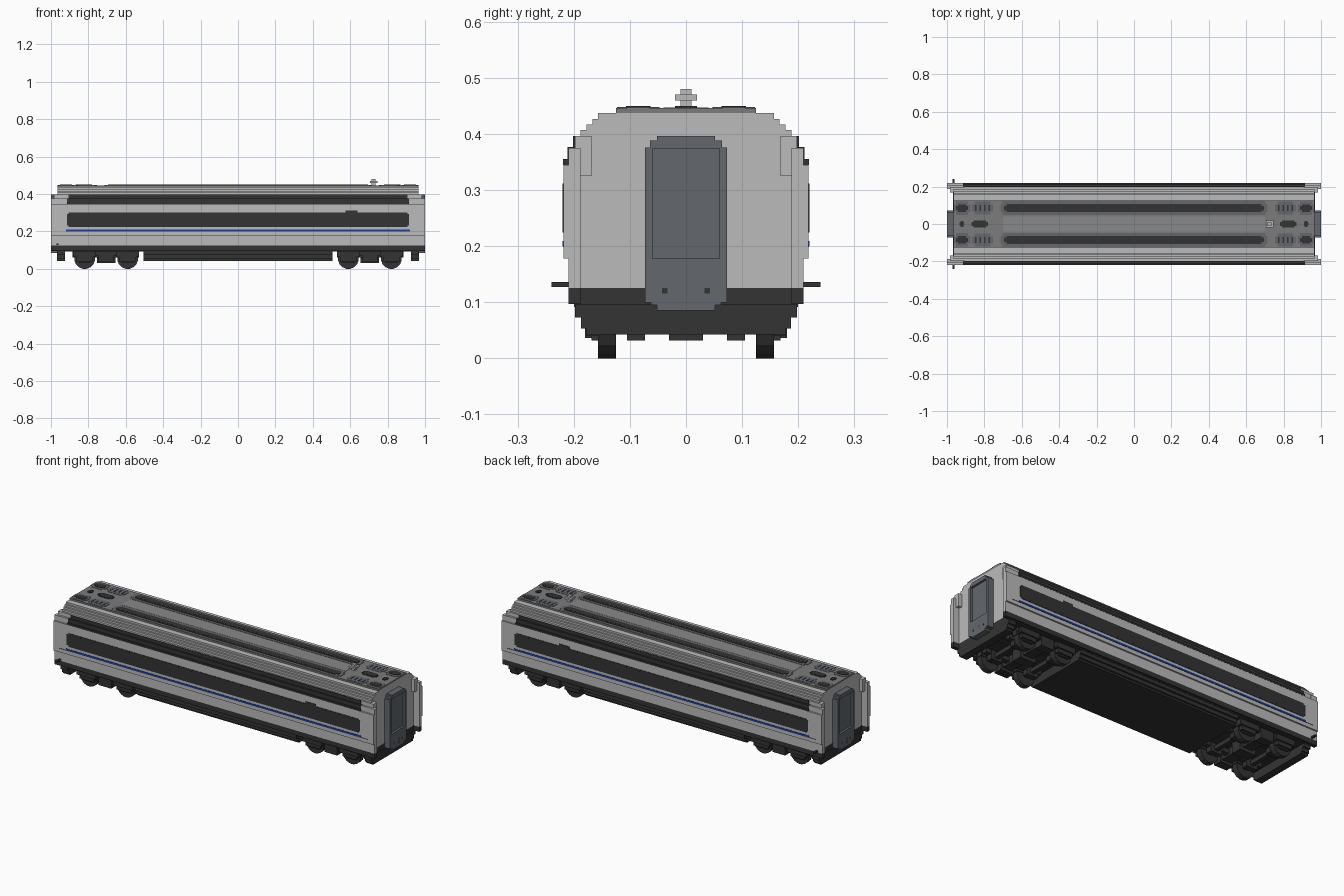
import bpy, bmesh, math

cube = bpy.data.objects.get("Cube")
if cube:
    bpy.data.objects.remove(cube, do_unlink=True)


def material(name, rgb):
    m = bpy.data.materials.new(name)
    m.use_nodes = True
    m.diffuse_color = (*rgb, 1)
    m.node_tree.nodes["Principled BSDF"].inputs["Base Color"].default_value = (*rgb, 1)
    return m


LIGHT = material("light grey paint", (0.50, 0.50, 0.50))
DARK = material("charcoal", (0.034, 0.034, 0.034))
SLATE = material("slate grey", (0.125, 0.14, 0.155))
ROOF = material("roof grey", (0.20, 0.20, 0.205))
MID = material("roof light grey", (0.25, 0.25, 0.25))
BLUE = material("blue stripe", (0.01, 0.05, 0.40))


def finish(name, bm, mat):
    bmesh.ops.recalc_face_normals(bm, faces=bm.faces)
    me = bpy.data.meshes.new(name)
    bm.to_mesh(me)
    bm.free()
    me.materials.append(mat)
    ob = bpy.data.objects.new(name, me)
    bpy.context.collection.objects.link(ob)
    return ob


def boxes(name, spans, mat):
    """One object from a list of (x0, x1, y0, y1, z0, z1) boxes."""
    bm = bmesh.new()
    for x0, x1, y0, y1, z0, z1 in spans:
        vs = bmesh.ops.create_cube(bm, size=1)["verts"]
        for v in vs:
            v.co.x = x0 if v.co.x < 0 else x1
            v.co.y = y0 if v.co.y < 0 else y1
            v.co.z = z0 if v.co.z < 0 else z1
    return finish(name, bm, mat)


def flip(spans, axis):
    """Add the mirror image of every box across x (0) or y (1)."""
    out = list(spans)
    for s in spans:
        t = list(s)
        t[2 * axis], t[2 * axis + 1] = -s[2 * axis + 1], -s[2 * axis]
        out.append(tuple(t))
    return out


def four(spans):
    return flip(flip(spans, 0), 1)


def stepped(name, x0, x1, steps, mat):
    """Extrude a symmetric stepped section, steps = (half width, z0, z1), along x."""
    right = [(w, z) for w, a, b in steps for z in (a, b)]
    outline = right + [(-w, z) for w, z in reversed(right)]
    bm = bmesh.new()
    face = bm.faces.new([bm.verts.new((x0, y, z)) for y, z in outline])
    ext = bmesh.ops.extrude_face_region(bm, geom=[face])
    for v in ext["geom"]:
        if isinstance(v, bmesh.types.BMVert):
            v.co.x = x1
    return finish(name, bm, mat)


def mirrored_stepped(name, x0, x1, steps, mat):
    for side, s in (("left", 1), ("right", -1)):
        stepped(side + "_" + name, s * x0, s * x1, steps, mat)


def capsule(name, xc, yc, hx, hy, z, h, mat):
    """Flat plate with stepped ends lying on the roof."""
    e = min(0.012, hx / 3)
    return [(xc - hx, xc + hx, yc - hy * 0.55, yc + hy * 0.55, z, z + h),
            (xc - hx + e, xc + hx - e, yc - hy, yc + hy, z, z + h - 0.0004)]


# Body shell with stepped shoulders
stepped("body_shell", -0.965, 0.965, [
    (0.209, 0.125, 0.178), (0.218, 0.178, 0.345), (0.208, 0.345, 0.375),
    (0.198, 0.375, 0.396), (0.188, 0.396, 0.407), (0.177, 0.407, 0.417),
    (0.167, 0.417, 0.427), (0.157, 0.427, 0.437)], LIGHT)

# Side fairings that reach past the end walls
boxes("end_fairings", four([
    (0.96, 0.985, 0.168, 0.198, 0.325, 0.396),
    (0.96, 1.0, 0.188, 0.209, 0.125, 0.375),
    (0.96, 1.0, 0.208, 0.218, 0.178, 0.345)]), LIGHT)
boxes("fairing_feet", four([(0.96, 1.0, 0.188, 0.209, 0.097, 0.125)]), DARK)

# Window bands, stripe and seam
boxes("window_band", flip([
    (-0.915, 0.915, 0.216, 0.2205, 0.232, 0.292),
    (-0.905, 0.905, 0.216, 0.2204, 0.224, 0.300),
    (0.575, 0.64, 0.216, 0.2203, 0.300, 0.312)], 1), DARK)
boxes("upper_window_band", flip([
    (-0.915, 0.915, 0.19, 0.219, 0.345, 0.355),
    (-0.915, 0.915, 0.19, 0.211, 0.355, 0.3765),
    (-0.905, 0.905, 0.18, 0.201, 0.3765, 0.396)], 1), DARK)
boxes("blue_line", flip([(-0.92, 0.92, 0.216, 0.2205, 0.200, 0.209)], 1), BLUE)
boxes("side_seam", flip([(-0.965, 0.965, 0.216, 0.2195, 0.1985, 0.2005)], 1), DARK)

# Roof panel with long strips, vents and hatches
boxes("roof_panel", [(-0.965, 0.965, -0.125, 0.125, 0.435, 0.446)], ROOF)
boxes("roof_centre_strip", [(-0.70, 0.70, -0.04, 0.04, 0.444, 0.4470)], MID)
surrounds, cores = [], []
for y in (-0.085, 0.085):
    surrounds += capsule("s", 0, y, 0.715, 0.038, 0.444, 0.004, SLATE)
    cores += capsule("c", 0, y, 0.695, 0.022, 0.444, 0.006, DARK)
    for x in (-0.92, 0.92):
        surrounds += capsule("s", x, y, 0.045, 0.036, 0.444, 0.004, SLATE)
        cores += capsule("c", x, y, 0.032, 0.020, 0.444, 0.006, DARK)
    for x in (-0.81, 0.81):
        surrounds += capsule("s", x, y, 0.055, 0.034, 0.444, 0.004, SLATE)
        for k in range(4):
            xs = x - 0.036 + k * 0.024
            cores.append((xs - 0.004, xs + 0.004, y - 0.016, y + 0.016, 0.444, 0.449))
for s in (-1, 1):
    cores += capsule("c", s * 0.825, 0, 0.045, 0.02, 0.444, 0.006, DARK)
    cores += capsule("c", s * 0.92, 0, 0.012, 0.016, 0.444, 0.006, DARK)
boxes("roof_surrounds", surrounds, SLATE)
boxes("roof_vents", cores, DARK)

# Antenna
boxes("antenna", [(0.715, 0.735, -0.010, 0.010, 0.444, 0.480),
                  (0.705, 0.745, -0.020, 0.020, 0.460, 0.470)], LIGHT)

# Gangways: outer frame, recessed door, lower panel, coupler
boxes("gangway_frame", flip([
    (0.96, 1.0, -0.052, 0.052, 0.383, 0.396),
    (0.96, 1.0, -0.064, 0.064, 0.374, 0.388),
    (0.96, 1.0, -0.073, -0.060, 0.100, 0.376),
    (0.96, 1.0, 0.060, 0.073, 0.100, 0.376),
    (0.96, 1.0, -0.062, 0.062, 0.095, 0.178),
    (0.96, 1.0, -0.052, 0.052, 0.085, 0.100),
    (0.96, 0.988, -0.062, 0.062, 0.170, 0.380)], 0), SLATE)
boxes("coupler", flip([
    (0.96, 1.0, -0.012, 0.012, 0.104, 0.137),
    (0.96, 0.9995, -0.021, 0.021, 0.110, 0.131)], 0), DARK)
for s in (-1, 1):
    boxes("coupler_sockets", [(min(s * .99, s * 1.001), max(s * .99, s * 1.001),
          y - 0.005, y + 0.005, 0.116, 0.125) for y in (-0.038, 0.038)], DARK)

# Underframe, equipment box and tapered end beams
stepped("underframe", -0.965, 0.965, [(0.200, 0.092, 0.098), (0.209, 0.098, 0.126)], DARK)
belly = [(0.177, 0.043, 0.053), (0.187, 0.053, 0.073), (0.198, 0.073, 0.096)]
stepped("equipment_box", -0.505, 0.505, belly, DARK)
mirrored_stepped("end_beam", 0.925, 0.968, belly, DARK)
boxes("side_arms", flip([(-0.970, -0.960, 0.205, 0.240, 0.127, 0.136)], 1), DARK)

# Bogies: frames, axle boxes, cross bars and wheels
frames = []
for xc in (0.59, 0.82):
    frames += [(xc - 0.060, xc + 0.060, 0.120, 0.185, 0.062, 0.094),
               (xc - 0.045, xc + 0.045, 0.150, 0.177, 0.040, 0.064),
               (xc - 0.030, xc + 0.030, 0.155, 0.168, 0.032, 0.042),
               (xc - 0.012, xc + 0.012, 0.0, 0.130, 0.045, 0.068),
               (xc - 0.035, xc + 0.035, 0.073, 0.105, 0.032, 0.080)]
frames += [(0.53, 0.885, 0.150, 0.172, 0.070, 0.094),
           (0.665, 0.745, 0.130, 0.180, 0.036, 0.094),
           (0.675, 0.735, 0.0, 0.135, 0.050, 0.094),
           (0.655, 0.755, 0.0, 0.030, 0.032, 0.094),
           (0.53, 0.885, 0.075, 0.103, 0.060, 0.085)]
boxes("bogie_frames", four(frames), DARK)

bm = bmesh.new()
for xc in (-0.82, -0.59, 0.59, 0.82):
    for y in (-0.141, 0.141):
        vs = bmesh.ops.create_cone(bm, cap_ends=True, segments=16, radius1=0.056,
                                   radius2=0.056, depth=0.032)["verts"]
        for v in vs:
            # lay the wheel on its side with a flat at the rail
            a, b, c = v.co
            r = math.pi / 16
            v.co = (xc + a * math.cos(r) - b * math.sin(r), y + c,
                    0.055 + a * math.sin(r) + b * math.cos(r))
finish("wheels", bm, DARK)
